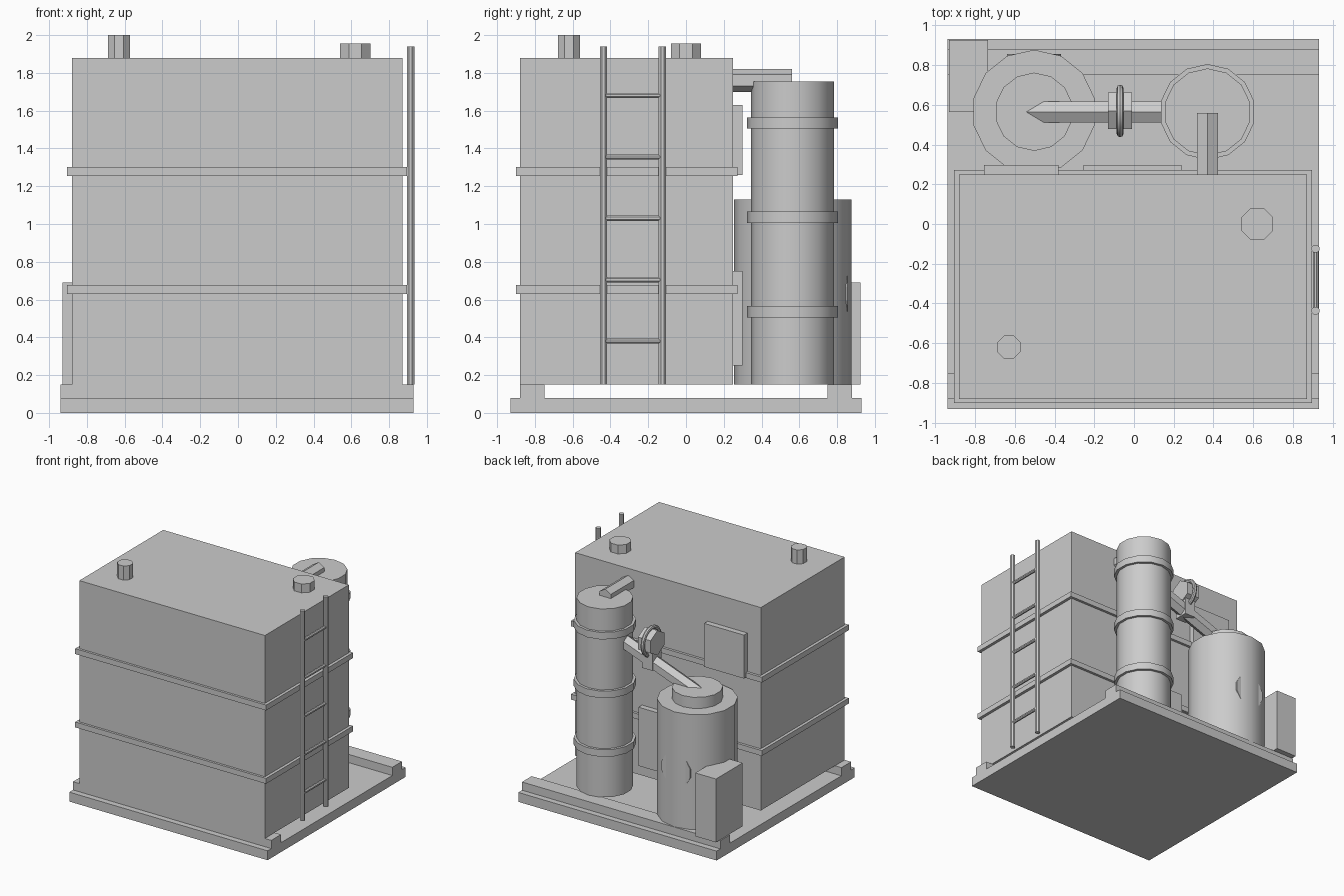
import bpy, math
from mathutils import Vector

cube = bpy.data.objects.get("Cube")
if cube:
    bpy.data.objects.remove(cube, do_unlink=True)

# Single painted-metal material
GREY = (0.6, 0.6, 0.6, 1)
metal = bpy.data.materials.new("grey_metal")
metal.use_nodes = True
metal.diffuse_color = GREY
bsdf = metal.node_tree.nodes["Principled BSDF"]
bsdf.inputs["Base Color"].default_value = GREY


def finish(name, smooth=False):
    ob = bpy.context.object
    ob.name = name
    ob.data.materials.append(metal)
    if smooth:
        bpy.ops.object.shade_smooth_by_angle(angle=math.radians(35))
    return ob


def box(name, x, y, z):
    """Box from its (min, max) extents on each axis."""
    spans = (x, y, z)
    bpy.ops.mesh.primitive_cube_add(size=1, location=[sum(s) / 2 for s in spans])
    ob = finish(name)
    ob.scale = [s[1] - s[0] for s in spans]
    bpy.ops.object.transform_apply(location=False, rotation=False, scale=True)
    return ob


def rod(name, a, b, radius, sides, turn=0.0, smooth=False):
    """Prism from a to b, turned about its own axis by a fraction of one side."""
    a, b = Vector(a), Vector(b)
    d = b - a
    bpy.ops.mesh.primitive_cylinder_add(vertices=sides, radius=radius, depth=d.length)
    ob = finish(name, smooth)
    spin = Vector((0, 0, 1)).rotation_difference(d).to_matrix().to_4x4()
    ob.data.transform(spin.Rotation(turn * math.tau / sides, 4, 'Z'))
    ob.data.transform(spin)
    ob.location = (a + b) / 2
    return ob


# Skid base with front and back rails
box("base_plate", (-0.94, 0.93), (-0.93, 0.93), (0, 0.08))
for name, y in (("front", -0.88), ("back", 0.75)):
    box(name + "_rail", (-0.94, 0.93), (y, y + 0.13), (0.08, 0.15))

# Main tank with stiffening bands
box("main_tank", (-0.88, 0.87), (-0.88, 0.25), (0.15, 1.88))
for i, z in enumerate((0.63, 1.255)):
    box(f"tank_band_{i}", (-0.905, 0.895), (-0.9, 0.272), (z, z + 0.046))

# Roof vents
rod("tall_vent", (-0.63, -0.62, 1.86), (-0.63, -0.62, 2.0), 0.063, 8, 0.5)
rod("short_vent", (0.62, 0, 1.86), (0.62, 0, 1.955), 0.087, 8, 0.5)

# Ladder
for i, y in enumerate((-0.437, -0.125)):
    rod(f"ladder_rail_{i}", (0.914, y, 0.15), (0.914, y, 1.94), 0.021, 8, 0.5)
for i in range(5):
    z = 0.38 + 0.325 * i
    rod(f"ladder_rung_{i}", (0.914, -0.437, z), (0.914, -0.125, z), 0.015, 8, 0.5)

# Access panels on the back of the tank
box("upper_panel", (-0.755, -0.38), (0.24, 0.298), (1.26, 1.63))
box("lower_panel", (-0.255, 0.24), (0.24, 0.298), (0.25, 0.75))

# Filter column with rings
CX, CY = 0.37, 0.564
rod("column", (CX, CY, 0.15), (CX, CY, 1.755), 0.219, 14, 0, True)
for i in range(3):
    z = 0.505 + 0.5 * i
    rod(f"column_ring_{i}", (CX, CY, z), (CX, CY, z + 0.06), 0.241, 14, 0, True)
rod("column_pipe", (CX, 0.22, 1.76), (CX, 0.56, 1.76), 0.061, 6)

# Small vessel with cap and side hatch
VX, VY = -0.503, 0.565
rod("vessel", (VX, VY, 0.15), (VX, VY, 1.13), 0.312, 14, 0, True)
rod("vessel_cap", (VX, VY, 1.1), (VX, VY, 1.225), 0.197, 14, 0, True)
rod("vessel_hatch", (VX, VY, 0.63), (VX, 0.856, 0.63), 0.14, 12, 0.5)

# Control cabinet
box("control_cabinet", (-0.93, -0.735), (0.565, 0.925), (0.15, 0.69))

# Sloping duct from column to vessel, with valve above it
rod("duct", (-0.55, CY, 1.158), (0.22, CY, 1.443), 0.06, 6, 0.5)
VZ = 1.5
box("valve_body", (-0.12, -0.02), (CY - 0.06, CY + 0.06), (1.28, 1.45))
rod("valve_hub", (-0.13, CY + 0.005, VZ), (-0.01, CY + 0.005, VZ), 0.106, 6, 0.5)
bpy.ops.mesh.primitive_torus_add(major_radius=0.115, minor_radius=0.017,
                                 major_segments=16, minor_segments=8,
                                 location=(-0.07, CY + 0.005, VZ),
                                 rotation=(0, math.pi / 2, 0))
finish("valve_wheel", True)

# Put every flat-topped prism on its correct side: hub and duct faces lie level
for name in ("valve_hub", "duct"):
    ob = bpy.data.objects[name]
    top = max(v.co.z for v in ob.data.vertices)
    level = [v for v in ob.data.vertices if abs(v.co.z - top) < 0.001]
    if len(level) % 2:
        axis = Vector((1, 0, 0)) if name == "valve_hub" else Vector((0.77, 0, 0.285))
        ob.data.transform(axis.to_track_quat('Z', 'Y').to_matrix().to_4x4().Identity(4))
